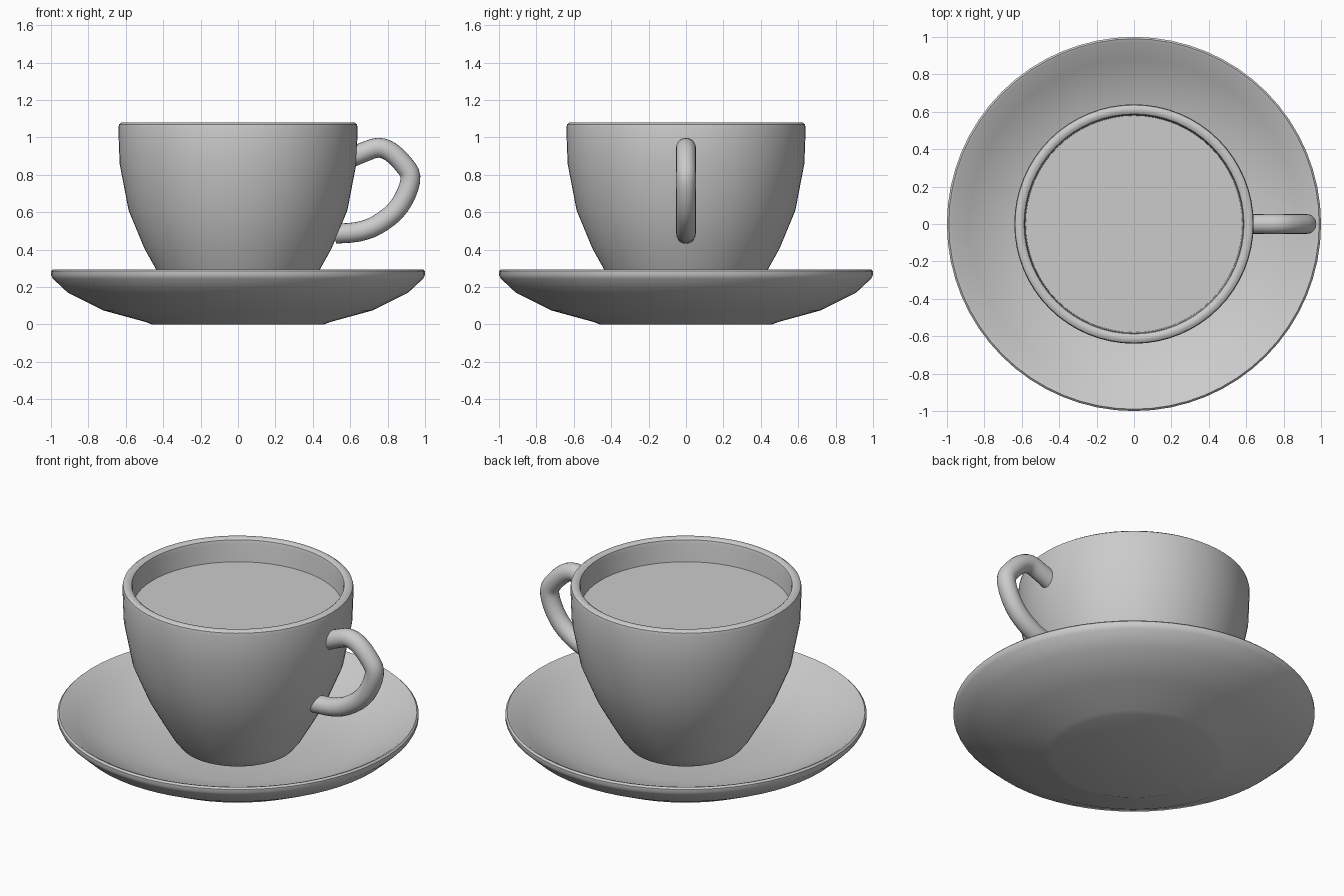
import bpy, bmesh, math
from mathutils import Vector

cube = bpy.data.objects.get("Cube")
if cube:
    bpy.data.objects.remove(cube, do_unlink=True)

SEGMENTS = 64


def make_material(name, color):
    mat = bpy.data.materials.new(name)
    mat.use_nodes = True
    mat.diffuse_color = color
    mat.node_tree.nodes["Principled BSDF"].inputs["Base Color"].default_value = color
    return mat


grey = make_material("grey ceramic", (0.6, 0.6, 0.6, 1))


def finish(name, bm):
    mesh = bpy.data.meshes.new(name)
    bmesh.ops.recalc_face_normals(bm, faces=bm.faces)
    bm.to_mesh(mesh)
    bm.free()
    obj = bpy.data.objects.new(name, mesh)
    bpy.context.collection.objects.link(obj)
    mesh.materials.append(grey)
    bpy.ops.object.select_all(action="DESELECT")
    obj.select_set(True)
    bpy.context.view_layer.objects.active = obj
    bpy.ops.object.shade_smooth_by_angle(angle=math.radians(40))
    return obj


def lathe(name, profile):
    """Spin a profile of (radius, height) points about the z axis."""
    bm = bmesh.new()
    verts = [bm.verts.new((r, 0, z)) for r, z in profile]
    edges = [bm.edges.new(pair) for pair in zip(verts, verts[1:])]
    bmesh.ops.spin(bm, geom=verts + edges, axis=(0, 0, 1), cent=(0, 0, 0),
                   angle=math.tau, steps=SEGMENTS)
    bmesh.ops.remove_doubles(bm, verts=bm.verts, dist=0.0005)
    return finish(name, bm)


# Saucer: underside, rounded rim, dished top
lathe("saucer", [
    (0, 0), (0.46, 0), (0.49, 0.012), (0.72, 0.075), (0.91, 0.17), (0.99, 0.245),
    (1.0, 0.265), (1.0, 0.285), (0.99, 0.295), (0.975, 0.29),
    (0.88, 0.225), (0.7, 0.14), (0.47, 0.085), (0, 0.08)])

# Cup: outer wall, rounded lip, inner wall
lathe("cup", [
    (0, 0.09), (0.28, 0.09), (0.32, 0.11), (0.36, 0.16), (0.43, 0.28), (0.5, 0.405),
    (0.585, 0.61), (0.633, 0.86), (0.64, 1.05), (0.636, 1.07), (0.622, 1.08),
    (0.602, 1.08), (0.588, 1.07), (0.583, 1.05), (0.577, 0.87),
    (0.53, 0.63), (0.45, 0.43), (0.32, 0.2), (0, 0.17)])

# Drink surface
lathe("drink", [(0, 0.94), (0.582, 0.94)])


# Handle: round tube swept along a smooth path
def smooth_path(points, steps):
    """Catmull-Rom path through the points."""
    pts = [Vector((x, 0, z)) for x, z in points]
    pts = [2 * pts[0] - pts[1]] + pts + [2 * pts[-1] - pts[-2]]
    path = []
    for a, b, c, d in zip(pts, pts[1:], pts[2:], pts[3:]):
        for i in range(steps):
            t = i / steps
            path.append(b + (c - a) * t / 2 + (2 * a - 5 * b + 4 * c - d) * t * t / 2
                        + (3 * b - a - 3 * c + d) * t ** 3 / 2)
    return path + [pts[-2]]


def tube(name, path, radius, sides):
    bm = bmesh.new()
    rings = []
    for i, p in enumerate(path):
        tangent = (path[min(i + 1, len(path) - 1)] - path[max(i - 1, 0)]).normalized()
        side = Vector((0, 1, 0))
        up = tangent.cross(side)
        angles = [math.tau * k / sides for k in range(sides)]
        rings.append([bm.verts.new(p + radius * (side * math.cos(a) + up * math.sin(a)))
                      for a in angles])
    for r0, r1 in zip(rings, rings[1:]):
        for k in range(sides):
            n = (k + 1) % sides
            bm.faces.new((r0[k], r0[n], r1[n], r1[k]))
    bm.faces.new(rings[0])
    bm.faces.new(rings[-1])
    return finish(name, bm)


handle_path = smooth_path([
    (0.6, 0.89), (0.67, 0.92), (0.75, 0.945), (0.82, 0.92), (0.89, 0.85), (0.922, 0.79),
    (0.9, 0.7), (0.84, 0.605), (0.74, 0.53), (0.64, 0.495), (0.52, 0.485)], 3)
tube("handle", handle_path, 0.053, 20)
